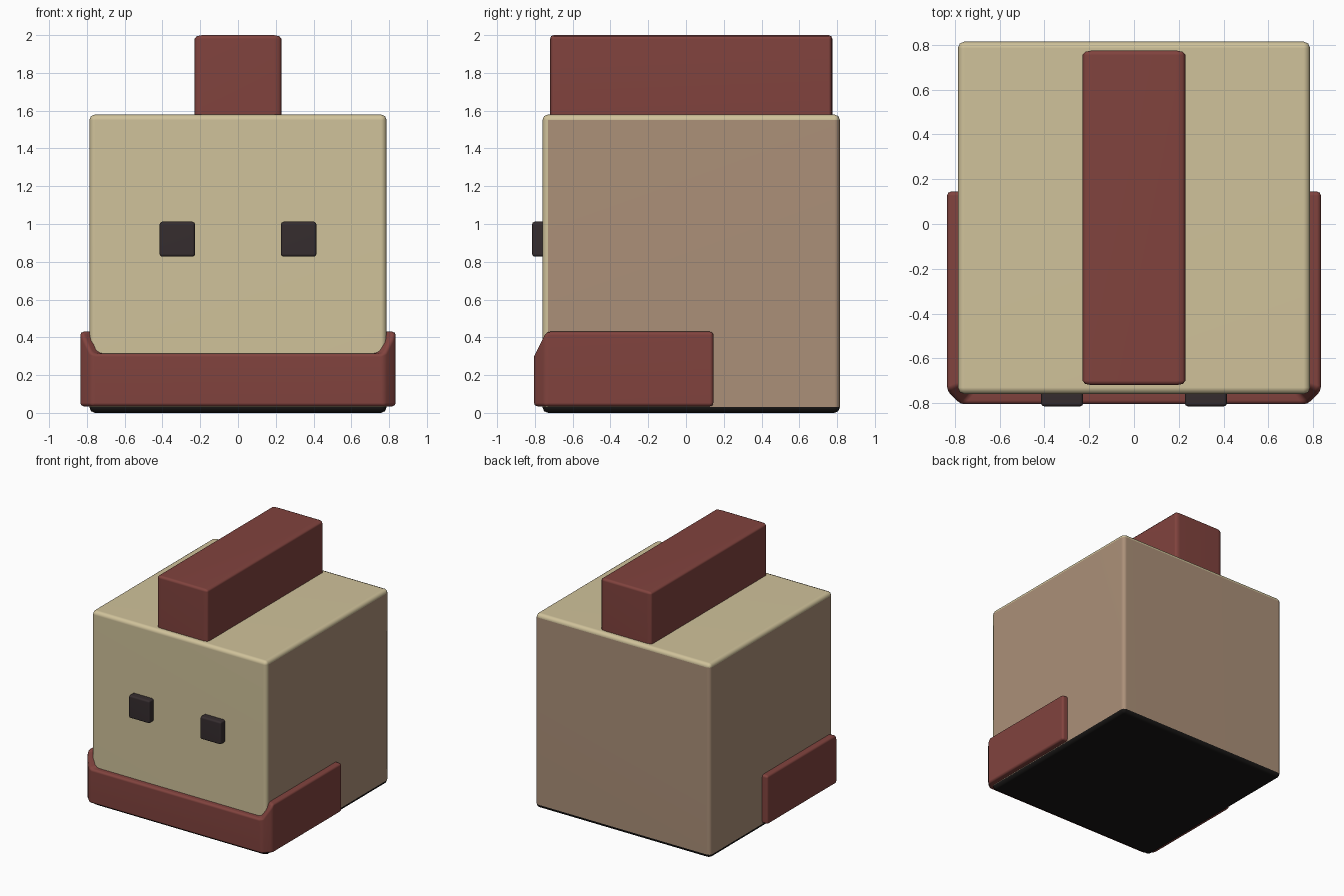
import bpy, bmesh, math
from mathutils import Vector

if "Cube" in bpy.data.objects:
    bpy.data.objects.remove(bpy.data.objects["Cube"])


def material(name, rgb):
    m = bpy.data.materials.new(name)
    m.diffuse_color = (*rgb, 1)
    m.use_nodes = True
    m.node_tree.nodes["Principled BSDF"].inputs["Base Color"].default_value = m.diffuse_color
    return m


CREAM = material("cream", (0.63, 0.54, 0.325))
TAN = material("tan", (0.41, 0.28, 0.19))
RED = material("brick red", (0.22, 0.056, 0.048))
DARK = material("dark eye", (0.036, 0.026, 0.028))
BLACK = material("black", (0.009, 0.008, 0.0075))


def finish(name, bm, mats):
    bmesh.ops.recalc_face_normals(bm, faces=bm.faces)
    for f in bm.faces:
        f.smooth = True
    mesh = bpy.data.meshes.new(name)
    bm.to_mesh(mesh)
    bm.free()
    for m in mats:
        mesh.materials.append(m)
    ob = bpy.data.objects.new(name, mesh)
    bpy.context.collection.objects.link(ob)
    ob.modifiers.new("flat faces", 'WEIGHTED_NORMAL').keep_sharp = True
    return ob


def soften(bm, width, segments=2):
    edges = [e for e in bm.edges if e.calc_face_angle(0) > math.radians(20)]
    bmesh.ops.bevel(bm, geom=edges, offset=width, segments=segments,
                    profile=0.5, affect='EDGES', clamp_overlap=True)


def rounded_box(lo, hi, width, segments=2, stretch_x=1):
    # stretch_x makes the bevel wider along x
    lo, hi = Vector(lo), Vector(hi)
    size, mid = hi - lo, (lo + hi) / 2
    bm = bmesh.new()
    bmesh.ops.create_cube(bm, size=1)
    bmesh.ops.scale(bm, vec=(size.x / stretch_x, size.y, size.z), verts=bm.verts)
    soften(bm, width, segments)
    bmesh.ops.scale(bm, vec=(stretch_x, 1, 1), verts=bm.verts)
    bmesh.ops.translate(bm, vec=mid, verts=bm.verts)
    bm.normal_update()
    return bm


# Body: cream front and top, tan sides and back, black underside
bm = rounded_box((-0.787, -0.76, 0), (0.787, 0.815, 1.58), 0.03)
for f in bm.faces:
    n = f.normal
    if n.z < -0.3:
        f.material_index = 2
    elif n.z > 0.3 or n.y < -0.3:
        f.material_index = 0
    else:
        f.material_index = 1
finish("body", bm, [CREAM, TAN, BLACK])

# Crest along the top
finish("top_crest", rounded_box((-0.23, -0.72, 1.5), (0.23, 0.775, 2.0),
                                0.02, 2, 2), [RED])

# Eyes
for side, name in ((-1, "left_eye"), (1, "right_eye")):
    x = side * 0.321
    finish(name, rounded_box((x - 0.094, -0.815, 0.827),
                             (x + 0.094, -0.72, 1.012), 0.014), [DARK])

# Collar: band round the front and sides, lower at the front
half = [  # outer x, outer y, inner x, inner y, top z
    (0.835, 0.145, 0.74, 0.145, 0.43),
    (0.835, -0.745, 0.74, -0.71, 0.43),
    (0.775, -0.805, 0.70, -0.71, 0.315),
]
path = half + [(-a, b, -c, d, t) for a, b, c, d, t in reversed(half)]
bm = bmesh.new()
rings = [[bm.verts.new(p) for p in ((ox, oy, 0.035), (ox, oy, t),
                                    (ix, iy, t), (ix, iy, 0.035))]
         for ox, oy, ix, iy, t in path]
for a, b in zip(rings, rings[1:]):
    for i in range(4):
        j = (i + 1) % 4
        bm.faces.new((a[i], a[j], b[j], b[i]))
bm.faces.new(rings[0])
bm.faces.new(rings[-1][::-1])
bmesh.ops.recalc_face_normals(bm, faces=bm.faces)
soften(bm, 0.018)
finish("collar", bm, [RED])
